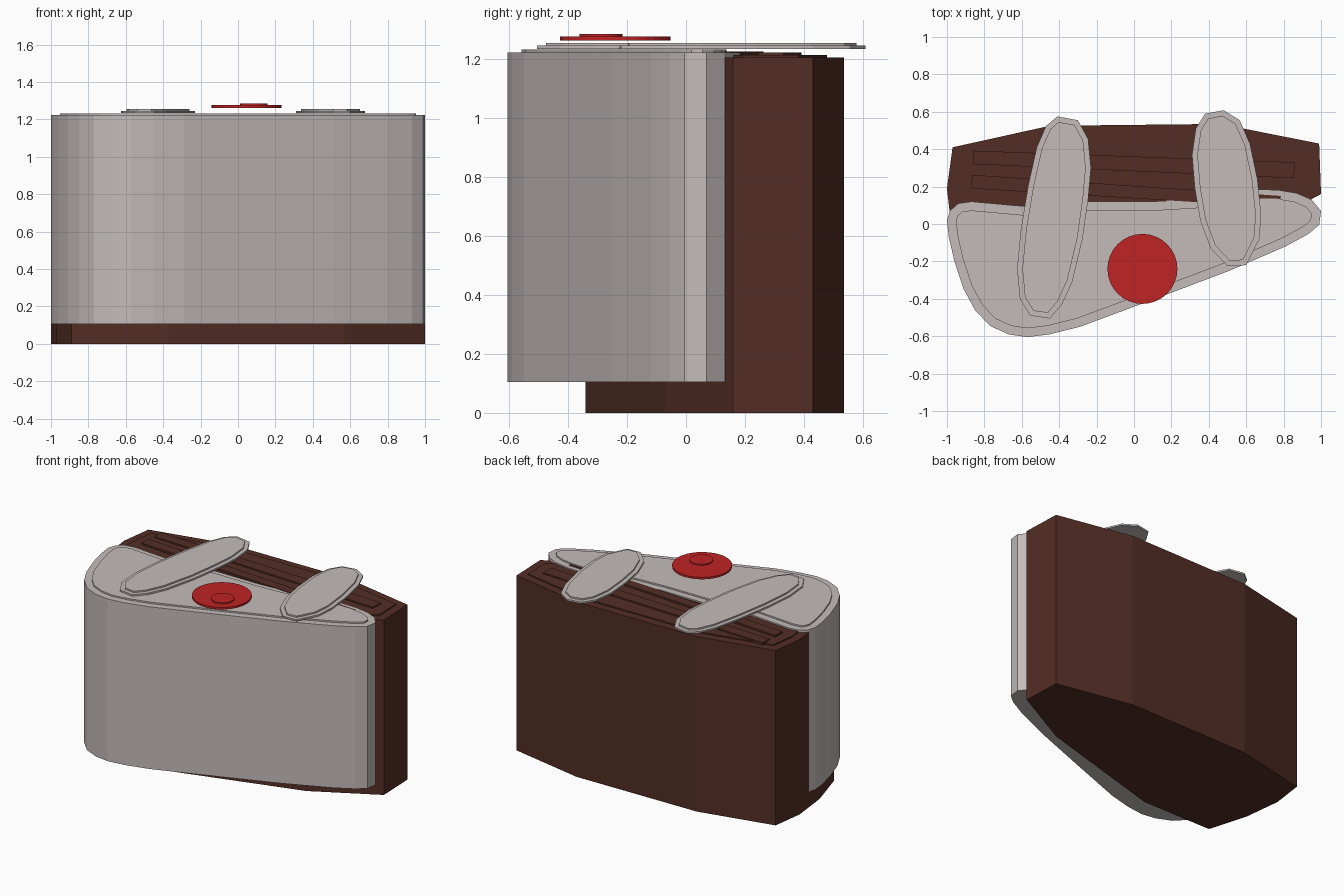
import bpy, bmesh, math


def material(name, rgb):
    m = bpy.data.materials.new(name)
    m.diffuse_color = (*rgb, 1)
    return m


GREY = material("warm grey", (0.55, 0.50, 0.49))
BROWN = material("dark brown", (0.088, 0.027, 0.018))
RED = material("red", (0.53, 0.017, 0.018))


def slab(name, outline, z0, z1, mat, step=None):
    """Extruded outline; step = (inset, height) adds a raised panel on top."""
    bm = bmesh.new()
    low = [bm.verts.new((x, y, z0)) for x, y in outline]
    high = [bm.verts.new((x, y, z1)) for x, y in outline]
    bm.faces.new(low[::-1])
    top = bm.faces.new(high)
    n = len(outline)
    for i in range(n):
        j = (i + 1) % n
        bm.faces.new((low[i], low[j], high[j], high[i]))
    bmesh.ops.recalc_face_normals(bm, faces=bm.faces[:])
    if step:
        bmesh.ops.inset_region(bm, faces=[top], thickness=step[0], use_even_offset=True)
        res = bmesh.ops.extrude_face_region(bm, geom=[top])
        new = [v for v in res["geom"] if isinstance(v, bmesh.types.BMVert)]
        bmesh.ops.translate(bm, verts=new, vec=(0, 0, step[1]))
        if top.is_valid:
            bmesh.ops.delete(bm, geom=[top], context='FACES_ONLY')
        bmesh.ops.recalc_face_normals(bm, faces=bm.faces[:])
    me = bpy.data.meshes.new(name)
    bm.to_mesh(me)
    bm.free()
    me.materials.append(mat)
    ob = bpy.data.objects.new(name, me)
    bpy.context.collection.objects.link(ob)
    return ob


def circle(cx, cy, r, n=32):
    return [(cx + r * math.cos(2 * math.pi * i / n),
             cy + r * math.sin(2 * math.pi * i / n)) for i in range(n)]


# Brown rear block with a raised top panel
slab("rear_block", [
    (-0.89, -0.34), (-0.37, -0.34), (0.57, -0.07), (1.0, 0.16), (0.99, 0.43),
    (0.46, 0.535), (-0.45, 0.525), (-0.97, 0.41), (-1.0, 0.19), (-0.97, -0.07)],
    0, 1.205, BROWN, (0.057, 0.008))

# Two thin strips on the brown top
slab("rear_strip", [(-0.86, 0.32), (0.855, 0.245), (0.86, 0.33), (-0.86, 0.392)],
     1.205, 1.222, BROWN)
slab("front_strip", [(-0.87, 0.19), (0.78, 0.09), (0.785, 0.15), (-0.865, 0.263)],
     1.205, 1.225, BROWN)

# Grey rounded front body
slab("front_body", [
    (-1.0, 0.02), (-0.99, -0.07), (-0.96, -0.2), (-0.91, -0.35), (-0.85, -0.46),
    (-0.77, -0.545), (-0.67, -0.59), (-0.57, -0.605), (-0.45, -0.59), (-0.29, -0.55),
    (0.1, -0.405), (0.51, -0.25), (0.81, -0.12), (0.93, -0.055), (0.99, -0.005),
    (1.0, 0.07), (0.95, 0.13), (0.87, 0.165), (0.77, 0.182), (0.66, 0.185),
    (0.35, 0.135), (0.1, 0.12), (-0.23, 0.12), (-0.59, 0.095), (-0.87, 0.12),
    (-0.94, 0.11), (-0.985, 0.07)],
    0.105, 1.222, GREY, (0.047, 0.01))

# Two grey straps lying over both blocks
slab("left_strap", [
    (-0.41, 0.575), (-0.47, 0.525), (-0.52, 0.41), (-0.565, 0.21), (-0.605, -0.03),
    (-0.625, -0.24), (-0.61, -0.40), (-0.555, -0.49), (-0.45, -0.505), (-0.385, -0.43),
    (-0.33, -0.31), (-0.275, -0.08), (-0.245, 0.13), (-0.23, 0.30), (-0.245, 0.455),
    (-0.30, 0.555)], 1.234, 1.245, GREY, (0.028, 0.01))
slab("right_strap", [
    (0.48, 0.608), (0.38, 0.59), (0.33, 0.51), (0.31, 0.37), (0.325, 0.19),
    (0.355, 0.015), (0.41, -0.13), (0.50, -0.225), (0.60, -0.22), (0.67, -0.08),
    (0.68, 0.05), (0.66, 0.24), (0.62, 0.43), (0.565, 0.555)],
    1.234, 1.245, GREY, (0.028, 0.01))

# Red button with a smaller disc on top
slab("button", circle(0.045, -0.24, 0.187), 1.262, 1.276, RED)
slab("button_cap", circle(0.085, -0.288, 0.073, 24), 1.274, 1.284, RED)
